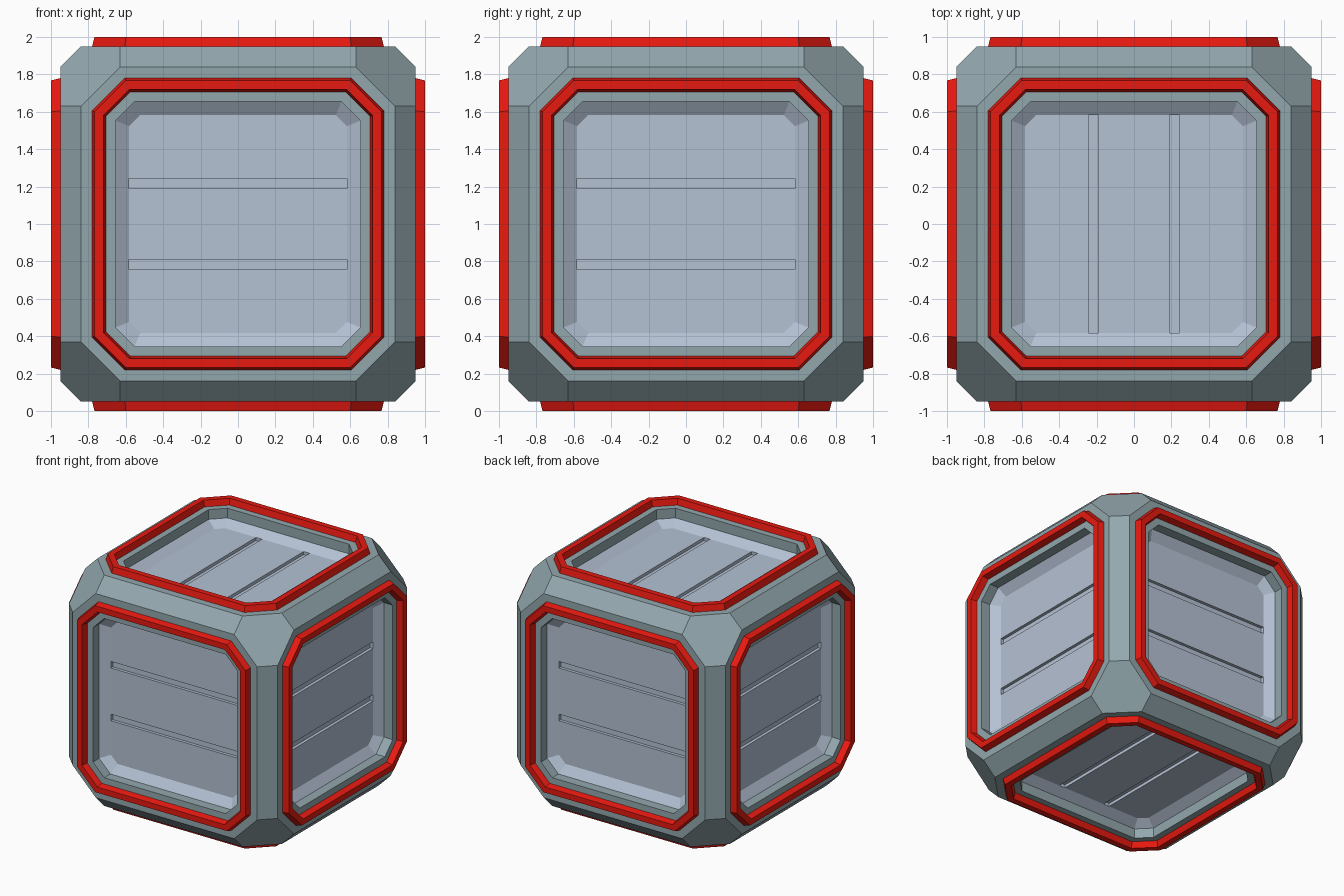
import bpy, bmesh
from itertools import permutations, product
from mathutils import Vector

if "Cube" in bpy.data.objects:
    bpy.data.objects.remove(bpy.data.objects["Cube"])

CENTRE = Vector((0, 0, 1))
# (normal, groove direction) of the six sides
SIDES = [(Vector(n), Vector(u)) for n, u in (
    ((0, -1, 0), (1, 0, 0)), ((0, 1, 0), (-1, 0, 0)),
    ((1, 0, 0), (0, 1, 0)), ((-1, 0, 0), (0, -1, 0)),
    ((0, 0, 1), (0, 1, 0)), ((0, 0, -1), (0, 1, 0)))]


def material(name, rgb):
    m = bpy.data.materials.new(name)
    m.diffuse_color = (*rgb, 1)
    m.use_nodes = True
    m.node_tree.nodes["Principled BSDF"].inputs["Base Color"].default_value = m.diffuse_color
    return m


def corner(h):
    # where the cut corner starts on an octagon of half width h
    return 0.605 + 0.4142 * (h - 0.78)


def face(bm, side, pts):
    n, u = side
    v = n.cross(u)
    bm.faces.new([bm.verts.new(CENTRE + u * a + v * b + n * c) for a, b, c in pts])


def octagon(h, z):
    c = corner(h)
    return [(h, -c, z), (h, c, z), (c, h, z), (-c, h, z),
            (-h, c, z), (-h, -c, z), (-c, -h, z), (c, -h, z)]


def loft(bm, profile):
    # octagonal bands from outside to inside, on all six sides
    for side in SIDES:
        for p, q in zip(profile, profile[1:]):
            a, b = octagon(*p), octagon(*q)
            for i in range(8):
                j = (i + 1) % 8
                face(bm, side, (a[i], a[j], b[j], b[i]))


def finish(bm, name, mat):
    bmesh.ops.remove_doubles(bm, verts=bm.verts, dist=1e-4)
    me = bpy.data.meshes.new(name)
    bm.to_mesh(me)
    bm.free()
    me.materials.append(mat)
    bpy.context.collection.objects.link(bpy.data.objects.new(name, me))


# Frame: cube with chamfered edges and corners, open recess on each side
bm = bmesh.new()
for p in permutations((corner(0.84), 0.84, 0.95)):
    for s in product((-1, 1), repeat=3):
        bm.verts.new(CENTRE + Vector([a * b for a, b in zip(p, s)]))
bmesh.ops.convex_hull(bm, input=bm.verts)
bmesh.ops.dissolve_limit(bm, angle_limit=0.02, verts=bm.verts, edges=bm.edges)
bmesh.ops.recalc_face_normals(bm, faces=bm.faces)
flat = [f for f in bm.faces if max(abs(c) for c in f.normal) > 0.99]
bmesh.ops.delete(bm, geom=flat, context='FACES')
loft(bm, [(0.84, 0.95), (0.655, 0.95), (0.655, 0.87)])
finish(bm, "crate_frame", material("frame_grey", (0.29, 0.39, 0.42)))

# Raised red trim around each recess
bm = bmesh.new()
loft(bm, [(0.78, 0.95), (0.767, 1.0), (0.72, 1.0), (0.707, 0.95)])
finish(bm, "trim_rings", material("trim_red", (0.8, 0.01, 0.005)))

# Recessed panels: sloped border, floor and two grooves
bm = bmesh.new()
H, Z, DEEP = 0.583, 0.82, 0.795
loft(bm, [(0.655, 0.87), (H, Z)])
rows = [(-H, Z, corner(H)), (-corner(H), Z, H)]
for g in (-0.217, 0.217):
    rows += [(g - 0.027, Z, H), (g - 0.027, DEEP, H),
             (g + 0.027, DEEP, H), (g + 0.027, Z, H)]
rows += [(corner(H), Z, H), (H, Z, corner(H))]
for side in SIDES:
    for (v0, z0, w0), (v1, z1, w1) in zip(rows, rows[1:]):
        face(bm, side, ((-w0, v0, z0), (w0, v0, z0), (w1, v1, z1), (-w1, v1, z1)))
        if z0 == z1 == DEEP:  # groove ends
            end = [(v0, DEEP), (v1, DEEP), (v1, Z), (v0, Z)]
            face(bm, side, [(-H, v, z) for v, z in end])
            face(bm, side, [(H, v, z) for v, z in reversed(end)])
finish(bm, "recessed_panels", material("panel_pale_blue", (0.46, 0.54, 0.66)))
